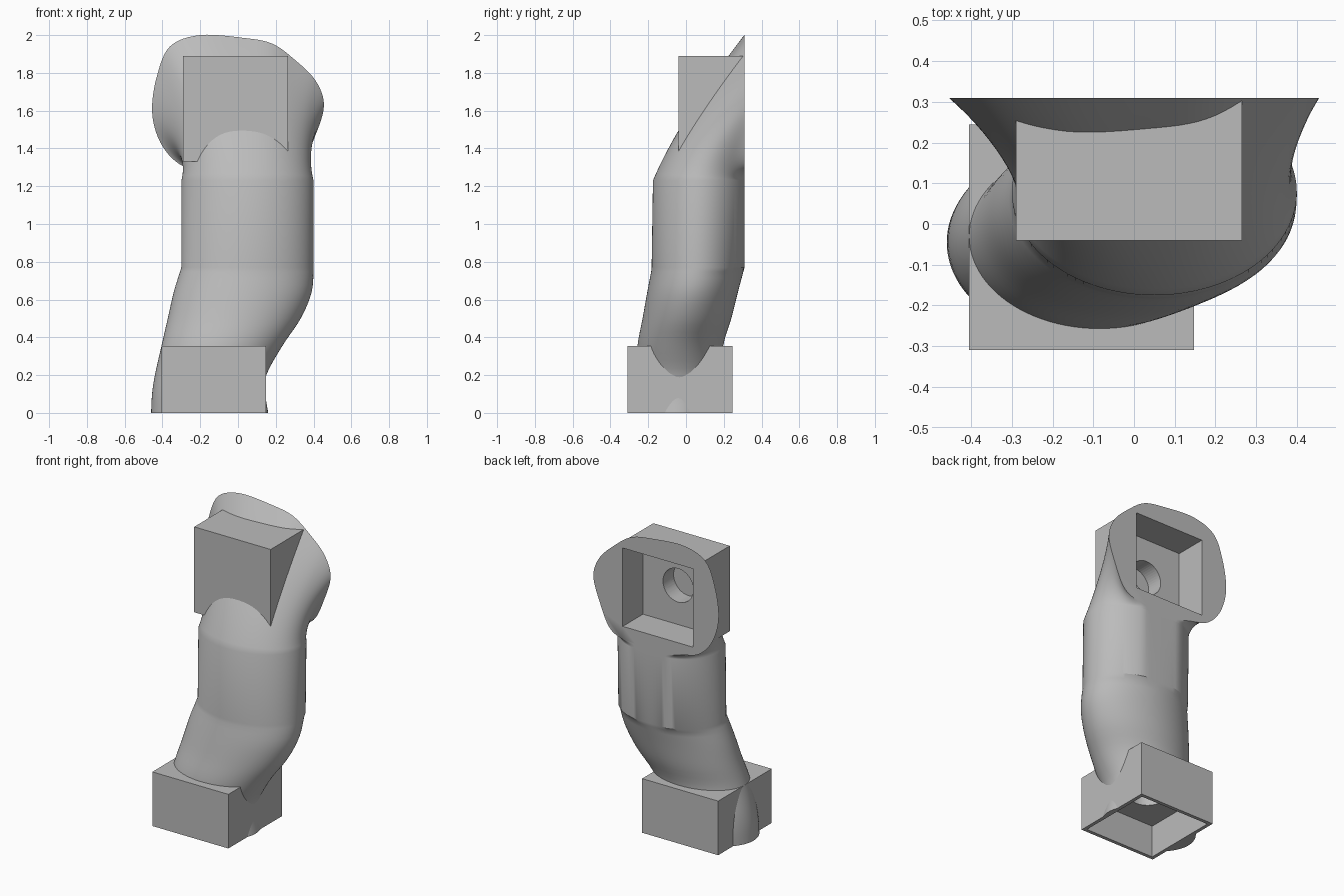
import bpy, bmesh, math
from mathutils import Vector

if "Cube" in bpy.data.objects:
    bpy.data.objects.remove(bpy.data.objects["Cube"])

grey = bpy.data.materials.new("plain_grey")
grey.use_nodes = True
grey.diffuse_color = (0.5, 0.5, 0.5, 1)
grey.node_tree.nodes["Principled BSDF"].inputs["Base Color"].default_value = (0.5, 0.5, 0.5, 1)

SIDES = 96
BACK = 0.31


def add_object(name, bm):
    bmesh.ops.recalc_face_normals(bm, faces=bm.faces)
    mesh = bpy.data.meshes.new(name)
    bm.to_mesh(mesh)
    bm.free()
    mesh.materials.append(grey)
    obj = bpy.data.objects.new(name, mesh)
    bpy.context.collection.objects.link(obj)
    return obj


def box(name, low, high):
    bm = bmesh.new()
    bmesh.ops.create_cube(bm, size=1)
    low, high = Vector(low), Vector(high)
    for v in bm.verts:
        v.co = (low + high) / 2 + v.co * (high - low)
    return add_object(name, bm)


def drill(name, start, end, radius):
    bm = bmesh.new()
    start, end = Vector(start), Vector(end)
    axis = end - start
    bmesh.ops.create_cone(bm, cap_ends=True, segments=48, radius1=radius,
                          radius2=radius, depth=axis.length)
    turn = axis.to_track_quat('Z', 'Y')
    for v in bm.verts:
        v.co = (start + end) / 2 + turn @ v.co
    return add_object(name, bm)


def catmull(a, b, c, d, t):
    return (b * 2 + (c - a) * t + (a * 2 - b * 5 + c * 4 - d) * t ** 2
            + (b * 3 - a - c * 3 + d) * t ** 3) / 2


def ellipse(z, cx, cy, rx, ry):
    ring = []
    for i in range(SIDES):
        a = math.tau * i / SIDES
        ring.append(Vector((cx + rx * math.cos(a), min(BACK, cy - ry * math.sin(a)), z)))
    return ring


def rim_point(i):
    n = len(rim)
    s = i * n / SIDES
    k = int(s)
    p = [Vector(rim[(k + j) % n]) for j in (-1, 0, 1, 2)]
    x, z = catmull(*p, s - k)
    return Vector((x, BACK, z))


# Flared rim on the back plane, from the left side over the top
rim = [(.455, 1.63), (.41, 1.76), (.30, 1.87), (.18, 1.955),
       (.03, 1.985), (-.2, 2.0), (-.36, 1.94), (-.43, 1.78),
       (-.455, 1.6), (-.42, 1.45), (-.34, 1.34), (-.23, 1.29),
       (.03, 1.27), (.2, 1.265), (.33, 1.31), (.41, 1.47)]

# Lower arm sections: height, centre x, centre y, half width, half depth
lower = [(0, -.15, -.045, .31, .235), (.1, -.155, -.04, .3, .235),
         (.2, -.145, -.035, .295, .23), (.355, -.085, -.03, .32, .227),
         (.5, -.02, .005, .352, .235), (.64, .025, .035, .365, .24),
         (.77, .05, .065, .35, .245)]
rings = []
for k in range(len(lower) - 1):
    pts = [Vector(lower[min(max(k + j, 0), len(lower) - 1)]) for j in (-1, 0, 1, 2)]
    rings += [ellipse(*catmull(*pts, t / 4)) for t in range(4)]

# Straight middle arm, then a bend backwards into the rim
rings.append(ellipse(.77, .05, .07, .35, .252))
top = ellipse(1.23, .05, .078, .35, .253)
rings.append(top)
ends = [rim_point(i) for i in range(SIDES)]
STEPS = 18
for step in range(1, STEPS + 1):
    t = step / STEPS
    ring = []
    for p, q in zip(top, ends):
        c = Vector((.05 + (p.x - .05) * .87, p.y + .28 * (q.y - p.y), p.z + .43 * (q.z - p.z)))
        ring.append(p * (1 - t) ** 2 + c * 2 * t * (1 - t) + q * t * t)
    rings.append(ring)

bm = bmesh.new()
loops = [[bm.verts.new(p) for p in ring] for ring in rings]
for a, b in zip(loops, loops[1:]):
    for i in range(SIDES):
        j = (i + 1) % SIDES
        bm.faces.new((a[i], a[j], b[j], b[i]))
bm.faces.new(loops[0])
bm.faces.new(loops[-1])
arm = add_object("bent_arm", bm)

# Square sockets at the two ends
base = box("base_socket", (-.405, -.31, 0), (.147, .245, .355))
head = box("head_socket", (-.29, -.04, 1.33), (.265, BACK, 1.89))

# Recesses and round bores
cutters = [
    box("base_recess_cutter", (-.382, -.287, -.05), (.124, .222, .21)),
    drill("base_bore_cutter", (-.13, -.03, .15), (-.13, -.03, .32), .11),
    box("head_recess_cutter", (-.267, .10, 1.353), (.242, .36, 1.867)),
    drill("head_bore_cutter", (-.013, .15, 1.61), (-.013, -.01, 1.61), .11),
]
for obj in (arm, base, head):
    bpy.context.view_layer.objects.active = obj
    for cutter in cutters:
        mod = obj.modifiers.new("cut", 'BOOLEAN')
        mod.operation = 'DIFFERENCE'
        mod.solver = 'EXACT'
        mod.object = cutter
        bpy.ops.object.modifier_apply(modifier=mod.name)
for cutter in cutters:
    bpy.data.objects.remove(cutter)

# Smooth arm with sharp cut edges
bpy.ops.object.select_all(action='DESELECT')
arm.select_set(True)
bpy.context.view_layer.objects.active = arm
bpy.ops.object.shade_smooth_by_angle(angle=math.radians(30))
